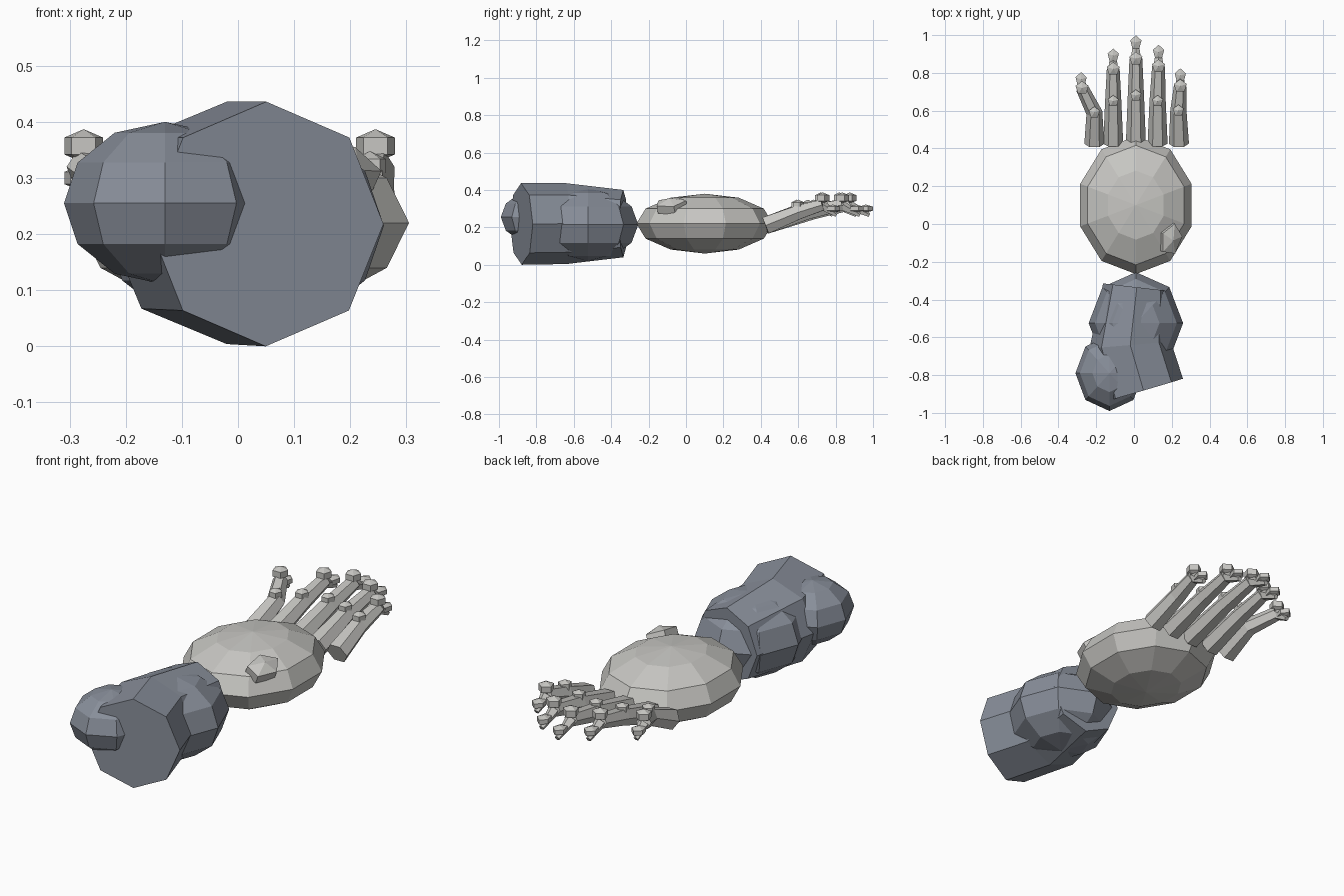
import bpy, bmesh, math
from mathutils import Vector, Euler

cube = bpy.data.objects.get("Cube")
if cube:
    bpy.data.objects.remove(cube, do_unlink=True)


def material(name, color):
    m = bpy.data.materials.new(name)
    m.use_nodes = True
    m.diffuse_color = (*color, 1)
    bsdf = m.node_tree.nodes["Principled BSDF"]
    bsdf.inputs["Base Color"].default_value = (*color, 1)
    bsdf.inputs["Roughness"].default_value = 0.8
    return m


SKIN = material("pale grey", (0.57, 0.565, 0.54))
SLEEVE = material("slate blue", (0.245, 0.27, 0.32))


def loft(name, rings, mat):
    """Join equal-sized rings of points into a closed, flat-shaded skin."""
    bm = bmesh.new()
    loops = [[bm.verts.new(p) for p in ring] for ring in rings]
    n = len(loops[0])
    for a, b in zip(loops, loops[1:]):
        for i in range(n):
            j = (i + 1) % n
            bm.faces.new((a[i], a[j], b[j], b[i]))
    bm.faces.new(loops[0])
    bm.faces.new(loops[-1])
    bmesh.ops.remove_doubles(bm, verts=bm.verts, dist=1e-5)
    bmesh.ops.recalc_face_normals(bm, faces=bm.faces)
    mesh = bpy.data.meshes.new(name)
    bm.to_mesh(mesh)
    bm.free()
    mesh.materials.append(mat)
    obj = bpy.data.objects.new(name, mesh)
    bpy.context.collection.objects.link(obj)
    return obj


def ball(name, center, size, segs, rows, mat, tilt=(0, 0, 0)):
    """Faceted ellipsoid with upright poles, one corner towards +y."""
    turn = Euler(tilt).to_matrix()
    rings = []
    for r in range(rows + 1):
        lat = math.pi * r / rows
        flat = math.sin(lat) if 0 < r < rows else 0
        ring = []
        for s in range(segs):
            a = math.pi / 2 + math.tau * s / segs
            p = Vector((size[0] * flat * math.cos(a),
                        size[1] * flat * math.sin(a),
                        size[2] * math.cos(lat)))
            ring.append(Vector(center) + turn @ p)
        rings.append(ring)
    # Pull the pole rings into one point through the weld in loft
    return loft(name, rings, mat)


def limb(name, path, radii, sides, start, mat):
    """Tapered tube whose rings stand square to the path."""
    pts = [Vector(p) for p in path]
    rings = []
    for i, (p, rad) in enumerate(zip(pts, radii)):
        d = Vector()
        if i > 0:
            d += (p - pts[i - 1]).normalized()
        if i < len(pts) - 1:
            d += (pts[i + 1] - p).normalized()
        side = d.cross(Vector((0, 0, 1))).normalized()
        up = side.cross(d).normalized()
        rings.append([p + rad * (math.cos(a) * side + math.sin(a) * up)
                      for a in (start + math.tau * k / sides for k in range(sides))])
    return loft(name, rings, mat)


# Forearm: bent tube with two muscle bulges
limb("forearm", [(0.05, -0.88, 0.218), (-0.02, -0.64, 0.22), (0.015, -0.335, 0.22)],
     [0.218, 0.216, 0.18], 8, math.pi / 2, SLEEVE)
ball("wrist_bulge", (0.01, -0.525, 0.215), (0.25, 0.27, 0.195), 8, 6, SLEEVE)
ball("elbow_bulge", (-0.13, -0.79, 0.255), (0.18, 0.2, 0.145), 8, 6, SLEEVE)

# Palm and the lump on its back
ball("palm", (0.01, 0.1, 0.22), (0.31, 0.365, 0.16), 10, 6, SKIN)
ball("palm_lump", (0.19, -0.08, 0.315), (0.07, 0.1, 0.045), 5, 3, SKIN,
     (0.1, 0.45, -0.15))

# Fingers: base x, first knuckle, second knuckle, tip as (x, y)
fingers = {
    "outer_right": (-0.21, (-0.21, 0.59), (-0.275, 0.72), (-0.28, 0.765)),
    "inner_right": (-0.11, (-0.11, 0.65), (-0.11, 0.82), (-0.11, 0.89)),
    "middle": (0.01, (0.01, 0.68), (0.01, 0.875), (0.01, 0.96)),
    "inner_left": (0.125, (0.125, 0.65), (0.13, 0.835), (0.13, 0.91)),
    "outer_left": (0.238, (0.235, 0.6), (0.245, 0.73), (0.245, 0.785)),
}
for name, (x, k1, k2, tip) in fingers.items():
    bone = [(x, 0.425, 0.21), (*k1, 0.28), (*k2, 0.32)]
    limb(name + "_finger", bone, [0.053, 0.043, 0.034], 6, 0, SKIN)
    claw = [(*k2, 0.315), (tip[0], tip[1] + 0.02, 0.265)]
    limb(name + "_claw", claw, [0.028, 0.012], 5, math.pi / 2, SKIN)
    ball(name + "_first_knuckle", (*k1, 0.32), (0.035, 0.037, 0.028), 5, 3, SKIN)
    ball(name + "_second_knuckle", (*k2, 0.357), (0.042, 0.042, 0.03), 5, 3, SKIN)
    ball(name + "_tip_knuckle", (*tip, 0.3), (0.036, 0.045, 0.022), 5, 3, SKIN)
